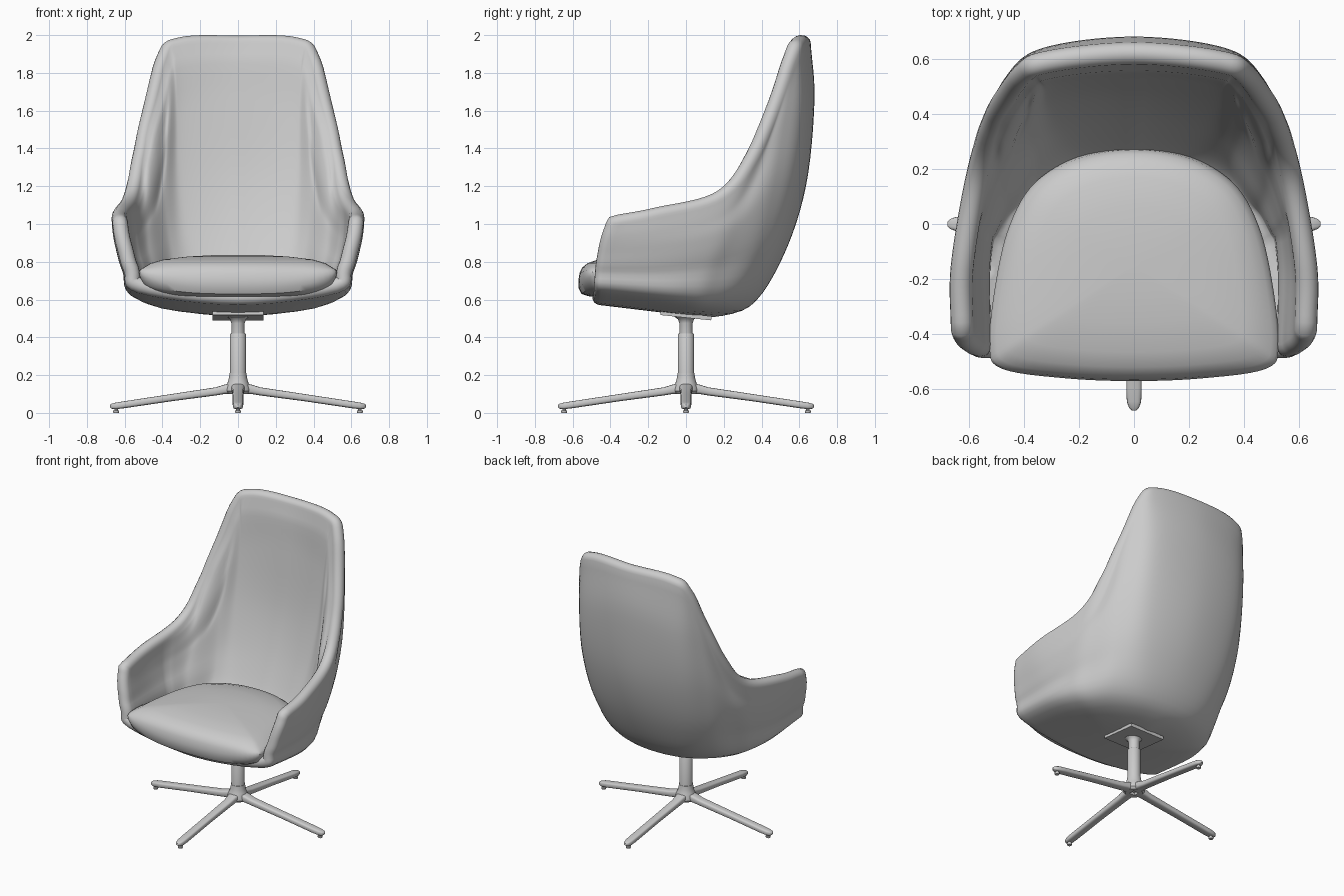
import bpy, bmesh, math
from mathutils import Vector, Matrix

if "Cube" in bpy.data.objects:
    bpy.data.objects.remove(bpy.data.objects["Cube"])


def finish(bm, name, angle=40, mirror=False):
    me = bpy.data.meshes.new(name)
    if not mirror:
        bmesh.ops.recalc_face_normals(bm, faces=bm.faces)
    for f in bm.faces:
        f.smooth = True
    bm.to_mesh(me)
    bm.free()
    me.set_sharp_from_angle(angle=math.radians(angle))
    ob = bpy.data.objects.new(name, me)
    bpy.context.collection.objects.link(ob)
    if mirror:
        ob.modifiers.new("Mirror", 'MIRROR').merge_threshold = 0.0005
    return ob


def flip(p):
    return Vector((-p[0], p[1], p[2]))


def spline(pts, n, mir0=False, mir1=False):
    """Smooth curve through pts; a mirrored end meets x = 0 cleanly."""
    p = [Vector(q) for q in pts]
    a = flip(p[1]) if mir0 else 2 * p[0] - p[1]
    b = flip(p[-2]) if mir1 else 2 * p[-1] - p[-2]
    p = [a] + p + [b]
    out = []
    for k in range(1, len(p) - 2):
        for s in range(n):
            t = s / n
            t0, t1 = (p[k + 1] - p[k - 1]) / 2, (p[k + 2] - p[k]) / 2
            out.append(p[k] * (2*t**3 - 3*t*t + 1) + t0 * (t**3 - 2*t*t + t)
                       + p[k + 1] * (3*t*t - 2*t**3) + t1 * (t**3 - t*t))
    return out + [p[-2]]


def bridge(bm, rows, closed=False):
    for r0, r1 in zip(rows, rows[1:]):
        m = len(r0)
        for k in range(m if closed else m - 1):
            q = (k + 1) % m
            bm.faces.new((r0[k], r0[q], r1[q], r1[k]))


# Shell: half of the outer skin, columns run from the rim down to the floor
columns = [
    [(0, .66, 1.96), (0, .68, 1.65), (0, .635, 1.2), (0, .515, .83), (0, .34, .565)],
    [(.31, .63, 1.95), (.34, .635, 1.6), (.34, .585, 1.2), (.29, .475, .83), (.2, .31, .565)],
    [(.43, .575, 1.85), (.475, .52, 1.53), (.49, .46, 1.17), (.45, .37, .83), (.36, .22, .57)],
    [(.535, .41, 1.4), (.55, .34, 1.2), (.565, .28, 1.0), (.535, .2, .79), (.45, .1, .57)],
    [(.605, .2, 1.14), (.61, .16, 1.03), (.61, .12, .92), (.58, .07, .77), (.5, 0, .585)],
    [(.665, -.15, 1.045), (.66, -.15, .96), (.645, -.15, .87), (.61, -.15, .75), (.53, -.16, .605)],
    [(.665, -.38, 1.0), (.655, -.405, .93), (.635, -.425, .85), (.605, -.44, .75), (.53, -.45, .635)],
]
floor_y = (.1, .05, 0, -.1, -.2, -.33, -.46)
lines = [spline(c + [(0, y, .516 - .12 * y)], 6, mir1=True) for c, y in zip(columns, floor_y)]
rows = [spline(r, 8, mir0=True) for r in zip(*lines)]
N, M = len(rows) - 1, len(rows[0]) - 1

bm = bmesh.new()
outer = [[bm.verts.new(p) for p in r] for r in rows]
bridge(bm, outer)
bm.normal_update()
RIM = .082
normals, inner = {}, []
for j, r in enumerate(outer):
    line = []
    for i, v in enumerate(r):
        n = v.normal.copy()
        if i == 0 or j == N:
            n.x = 0
            n.normalize()
        normals[(j, i)] = n
        # padding is thickest in the lower middle of the back
        pad = .1 * math.sin(math.pi * j / N) ** .6 * max(0, 1 - (i / M) / .75) ** .6
        line.append(bm.verts.new(v.co - n * (RIM + pad)))
    inner.append(line)
bridge(bm, [list(reversed(r)) for r in inner])

# Rounded rim along the top edge and down the arm front
path = [(0, i) for i in range(M + 1)] + [(j, M) for j in range(1, N + 1)]
K = 8
strips = []
for k, (j, i) in enumerate(path):
    v, n = outer[j][i], normals[(j, i)]
    prev = outer[path[k-1][0]][path[k-1][1]].co if k else None
    nxt = outer[path[k+1][0]][path[k+1][1]].co if k < len(path) - 1 else None
    if prev is None:
        tan = Vector((1, 0, 0))
    elif nxt is None:
        tan = Vector((-1, 0, 0))
    else:
        tan = (nxt - v.co).normalized() + (v.co - prev).normalized()
    out = tan.cross(n).normalized()
    arc = [v]
    for s in range(1, K):
        a = math.pi * s / K
        arc.append(bm.verts.new(v.co + RIM / 2 * (n * (math.cos(a) - 1) + out * math.sin(a))))
    strips.append(arc + [inner[j][i]])
bridge(bm, strips)
bmesh.ops.recalc_face_normals(bm, faces=bm.faces)
for v in bm.verts:
    if abs(v.co.x) < .0005:
        v.co.x = 0
finish(bm, "shell", 60, mirror=True)

# Seat cushion: domed rings of one plan outline
half = spline([(0, .275, 0), (.2, .245, 0), (.36, .15, 0), (.45, 0, 0), (.5, -.2, 0),
               (.525, -.44, 0), (.48, -.525, 0), (.25, -.56, 0), (0, -.57, 0)], 6, True, True)
plan = half + [flip(p) for p in reversed(half[1:-1])]
bm = bmesh.new()
rings = []
for s, z, lift in [(.1, .615, 0), (.85, .615, .3), (.96, .63, .8), (.995, .66, 1), (1, .70, .7),
                   (.985, .74, .3), (.95, .77, 0), (.88, .793, 0), (.75, .812, 0),
                   (.5, .828, 0), (.25, .835, 0), (.06, .837, 0)]:
    rings.append([bm.verts.new((p.x * s, -.15 + (p.y + .15) * s,
                                z + lift * .065 * abs(p.x / .52) ** 3)) for p in plan])
bridge(bm, rings, True)
bm.faces.new(rings[0])
bm.faces.new(rings[-1])
finish(bm, "seat_cushion")


def lathe(name, profile, seg=40, closed=False):
    bm = bmesh.new()
    rs = [[bm.verts.new((r * math.cos(2 * math.pi * k / seg), r * math.sin(2 * math.pi * k / seg), z))
           for k in range(seg)] for r, z in profile]
    bridge(bm, rs + (rs[:1] if closed else []), True)
    if not closed:
        bm.faces.new(rs[0])
        bm.faces.new(rs[-1])
    return finish(bm, name, 35)


# Pedestal
lathe("hub", [(.03, .1), (.055, .1), (.068, .115), (.066, .135), (.055, .16), (.048, .185),
              (.045, .21), (.03, .21)], closed=True)
lathe("column_sleeve", [(.043, .12), (.043, .415), (.04, .42)])
lathe("column_rod", [(.035, .4), (.035, .475), (.042, .495), (.06, .508), (.06, .53)])

# Mounting plate, tilted with the shell floor
bm = bmesh.new()
bmesh.ops.create_cube(bm, size=1, matrix=Matrix.Translation((0, 0, .515))
                      @ Matrix.Rotation(math.radians(-6), 4, 'X') @ Matrix.Diagonal((.27, .27, .022, 1)))
finish(bm, "mounting_plate")

# Four tapered legs with feet: (distance, half width, low z, high z)
stations = [(.02, .036, .1, .16), (.07, .034, .1, .15), (.12, .03, .092, .135), (.35, .028, .062, .1),
            (.6, .028, .025, .062), (.645, .026, .02, .055), (.668, .018, .022, .049), (.677, .008, .028, .043)]
for n, side in enumerate(("right", "back", "left", "front")):
    turn = Matrix.Rotation(n * math.pi / 2, 4, 'Z')
    bm = bmesh.new()
    secs = []
    for d, w, lo, hi in stations:
        ring = []
        for k in range(20):
            c, s = math.cos(k * math.pi / 10), math.sin(k * math.pi / 10)
            y = w * math.copysign(abs(c) ** .6, c)
            z = (lo + hi) / 2 + (hi - lo) / 2 * math.copysign(abs(s) ** .6, s)
            ring.append(bm.verts.new(turn @ Vector((d, y, z))))
        secs.append(ring)
    bridge(bm, secs, True)
    bm.faces.new(secs[0])
    bm.faces.new(secs[-1])
    finish(bm, side + "_leg", 50)
    foot = lathe(side + "_foot", [(.014, 0), (.016, .004), (.016, .012), (.01, .014), (.01, .035)], 20)
    foot.location = turn @ Vector((.645, 0, 0))
